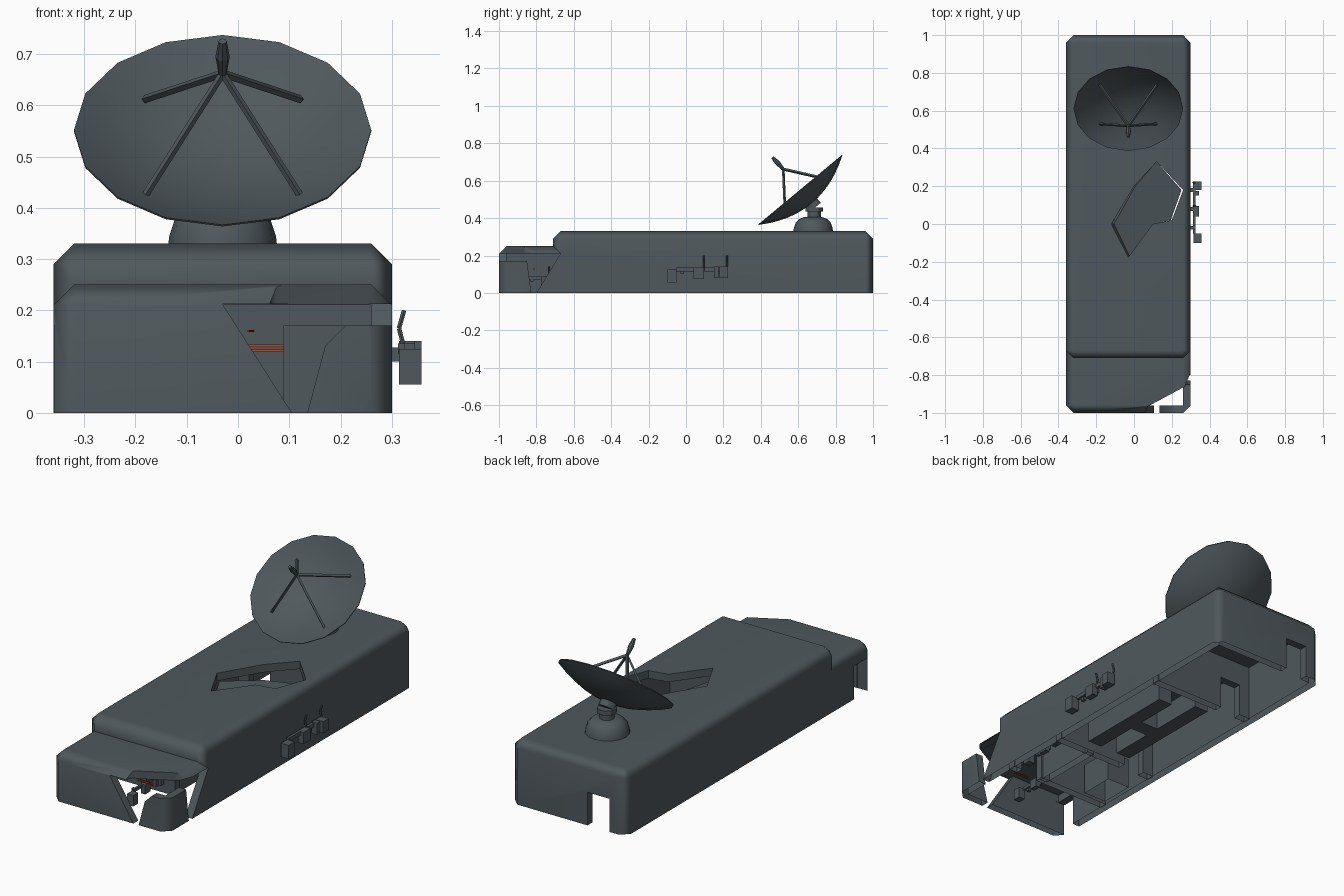
import bpy, bmesh, math
from mathutils import Vector, Matrix

if "Cube" in bpy.data.objects:
    bpy.data.objects.remove(bpy.data.objects["Cube"])

def material(name, col):
    m = bpy.data.materials.new(name)
    m.diffuse_color = (*col, 1)
    m.use_nodes = True
    m.node_tree.nodes["Principled BSDF"].inputs["Base Color"].default_value = m.diffuse_color
    return m

GREY = material("hull grey", (0.078, 0.098, 0.108))
RED = material("cable red", (0.50, 0.07, 0.025))

def finish(name, bm, mat=GREY):
    bmesh.ops.recalc_face_normals(bm, faces=bm.faces)
    me = bpy.data.meshes.new(name)
    bm.to_mesh(me)
    bm.free()
    me.materials.append(mat)
    ob = bpy.data.objects.new(name, me)
    bpy.context.collection.objects.link(ob)
    return ob

def loft(name, rings, mat=GREY):
    """Closed solid through rings with equal point counts."""
    bm = bmesh.new()
    vs = [[bm.verts.new(p) for p in r] for r in rings]
    n = len(vs[0])
    for a, b in zip(vs, vs[1:]):
        for i in range(n):
            bm.faces.new((a[i], a[(i + 1) % n], b[(i + 1) % n], b[i]))
    bm.faces.new(vs[0])
    bm.faces.new(vs[-1])
    return finish(name, bm, mat)

def prism(name, pts, axis, a, b, mat=GREY):
    """Extrude a 2D outline along an axis from a to b."""
    put = {"x": lambda p, t: (t, p[0], p[1]), "y": lambda p, t: (p[0], t, p[1]),
           "z": lambda p, t: (p[0], p[1], t)}[axis]
    return loft(name, [[put(p, t) for p in pts] for t in (a, b)], mat)

def box(name, lo, hi, mat=GREY):
    (x0, y0, z0), (x1, y1, z1) = lo, hi
    return prism(name, [(x0, y0), (x1, y0), (x1, y1), (x0, y1)], "z", z0, z1, mat)

def bevelled(name, x0, x1, y0, y1, z0, z1, c):
    """Box with chamfered corners and a chamfered top edge."""
    def ring(z, i):
        a, b, d, e = x0 + i, x1 - i, y0 + i, y1 - i
        k = max(c - i, 0.004)
        return [(a + k, d, z), (b - k, d, z), (b, d + k, z), (b, e - k, z),
                (b - k, e, z), (a + k, e, z), (a, e - k, z), (a, d + k, z)]
    return loft(name, [ring(z0, 0), ring(z1 - c, 0), ring(z1, c)])

def tube(name, a, b, r0, r1=None, n=6, mat=GREY):
    a, b = Vector(a), Vector(b)
    q = (b - a).to_track_quat("Z", "Y")
    def ring(c, r):
        return [c + q @ Vector((r * math.cos(2 * math.pi * i / n), r * math.sin(2 * math.pi * i / n), 0))
                for i in range(n)]
    return loft(name, [ring(a, r0), ring(b, r0 if r1 is None else r1)], mat)

def smooth(ob, degrees):
    bpy.context.view_layer.objects.active = ob
    ob.select_set(True)
    bpy.ops.object.shade_smooth_by_angle(angle=math.radians(degrees))
    ob.select_set(False)

def open_bottom(ob):
    """Remove the faces lying on the ground."""
    bm = bmesh.new()
    bm.from_mesh(ob.data)
    low = [f for f in bm.faces if f.normal.z < -.9 and f.calc_center_median().z < .005]
    bmesh.ops.delete(bm, geom=low, context="FACES")
    bm.to_mesh(ob.data)
    bm.free()

def lathe(name, prof, n, loc, tilt=0):
    rings = [[(r * math.cos(2 * math.pi * i / n), r * math.sin(2 * math.pi * i / n), z)
              for i in range(n)] for r, z in prof]
    ob = loft(name, rings)
    ob.data.transform(Matrix.Translation(loc) @ Matrix.Rotation(tilt, 4, "X"))
    smooth(ob, 30)
    return ob

def boolean(ob, tool, op="DIFFERENCE"):
    m = ob.modifiers.new("cut", "BOOLEAN")
    m.operation, m.object, m.solver = op, tool, "EXACT"
    bpy.context.view_layer.objects.active = ob
    bpy.ops.object.modifier_apply(modifier=m.name)
    bpy.data.objects.remove(tool)

# hull: tall main body and low bow, hollow and open underneath
hull = bevelled("hull", -.36, .30, -.71, 1, 0, .33, .04)
boolean(hull, bevelled("bow", -.36, .30, -1, -.60, 0, .25, .04), "UNION")
boolean(hull, box("main_void", (-.32, -.665, -.1), (.26, .96, .29)))
boolean(hull, box("bow_void", (-.32, -.96, -.1), (.26, -.58, .21)))

# doorways in the back wall and in the left side of the bow
boolean(hull, box("back_door_cut", (-.265, .9, -.1), (-.14, 1.1, .17)))
boolean(hull, box("left_door_cut", (-.5, -.962, -.1), (-.3, -.85, .17)))

# hole torn in the roof
HOLE = [(.12, .33), (.26, .18), (.20, .02), (.10, 0), (-.03, -.175), (-.12, 0), (-.06, .10), (0, .20)]
boolean(hull, prism("roof_cut", HOLE, "z", .26, .4))

# breach in the bow corner: front wall, side wall, then roof
boolean(hull, prism("front_cut", [(-.03, .212), (.118, -.02), (.13, -.02), (.17, .13), (.21, .17),
                                  (.40, .17), (.40, .212)], "y", -1.1, -.95))
boolean(hull, prism("side_cut", [(-.812, -.02), (-.825, -.02), (-.85, .17), (-1.05, .17), (-1.05, .212),
                                 (-.67, .212)], "x", .255, .4))
boolean(hull, prism("bow_roof_cut", [(.04, -1.05), (.075, -.965), (.27, -.86), (.32, -.735), (.5, -.735),
                                     (.5, -1.05)], "z", .19, .4))
open_bottom(hull)
smooth(hull, 50)
wn = hull.modifiers.new("even_shading", "WEIGHTED_NORMAL")
wn.keep_sharp = True

# inner bulkheads with doorways
def bulkhead(name, y, d0, d1, top=.295, x0=-.325, x1=.265):
    open_bottom(prism(name, [(x0, 0), (d0, 0), (d0, .17), (d1, .17), (d1, 0), (x1, 0), (x1, top), (x0, top)],
                      "y", y - .02, y + .02))

bulkhead("rear_bulkhead", .48, -.26, -.14)
bulkhead("middle_bulkhead", -.26, -.26, -.14)
bulkhead("bow_bulkhead", -.62, .09, .215)
open_bottom(box("bow_partition", (.04, -.62, 0), (.08, -.26, .295)))
open_bottom(box("bow_locker", (-.30, -.58, 0), (-.17, -.40, .16)))

# H-shaped inner block below the roof hole
H = [(-.12, -.18), (-.04, -.18), (-.04, .05), (.06, .05), (.06, -.18), (.14, -.18),
     (.14, .36), (.06, .36), (.06, .13), (-.04, .13), (-.04, .42), (-.12, .42)]
prism("inner_block", H, "z", .002, .11)

# roof fragment fallen into the hole, right side hanging low
frag = prism("fallen_roof_panel", [(x - .06, y) for x, y in HOLE], "z", -.018, .018)
frag.data.transform(Matrix.Translation((.057, 0, .215)) @ Matrix.Rotation(math.radians(20), 4, "Y"))

# dish antenna: pedestal, neck, reflector
lathe("dish_pedestal", [(.107, .32), (.104, .345), (.094, .375), (.075, .395), (.05, .405)], 16, (-.03, .68, 0))
lathe("dish_neck", [(.036, .39), (.036, .435), (.047, .435), (.047, .458)], 12, (-.03, .685, 0))
R, D, T = .29, .092, .004
bowl = [(max(R * k / 6, .004), D * (k / 6) ** 2 - D) for k in range(7)]
TILT = math.radians(39.7)
lathe("dish_reflector", [(r, z - T) for r, z in bowl] + bowl[::-1], 16, (-.03, .61, .552), TILT)
lathe("dish_mount", [(.04, -.125), (.04, -.094)], 12, (-.03, .61, .552), TILT)

# feed horn and its four struts
node = Vector((-.03, .52, .662))
tube("feed_horn_back", node, (-.03, .49, .695), .008, .014, 8)
tube("feed_horn_front", (-.03, .49, .695), (-.03, .462, .725), .014, .008, 8)
for side, s in (("left", -1), ("right", 1)):
    tube("upper_strut_" + side, node, (-.03 + s * .152, .738, .612), .008, n=4)
    tube("lower_strut_" + side, node, (-.03 + s * .15, .53, .426), .007, n=4)

# pipe and valve clusters, on the outer side wall and inside the bow
def cluster(name, ox, oy, oz, s=1):
    def P(x, y, z):
        return (ox + x * s, oy + y * s, oz + z * s)
    box(name + "_rail", P(.012, -.06, .115), P(.026, .21, .135))
    for i, (y0, y1, z0, z1, d) in enumerate(((-.11, -.06, .055, .125, .058), (.03, .085, .075, .135, .045),
                                             (.14, .165, .08, .14, .045), (.17, .215, .08, .14, .058))):
        box(f"{name}_unit_{i}", P(.014, y0, z0), P(d, y1, z1))
    for i, y in enumerate((-.04, .06, .16)):
        box(f"{name}_bracket_{i}", P(-.005, y, .10), P(.016, y + .02, .128))
    for i, y in enumerate((.085, .21)):
        tube(f"{name}_whip_low_{i}", P(.026, y, .12), P(.014, y, .165), .005)
        tube(f"{name}_whip_high_{i}", P(.014, y, .165), P(.024, y, .20), .005)

cluster("side_pipes", .30, .01, 0)
cluster("bow_pipes", -.02, -.80, -.02, .8)
cluster("locker_pipes", .17, -.50, -.02, .8)

# loose red cables
for i, z in enumerate((.122, .131)):
    box(f"bow_cable_{i}", (.0, -.815, z - .002), (.09, -.811, z + .002), RED)
tube("hatch_cable", (.02, -.69, .16), (.03, -.64, .16), .002, mat=RED)
tube("roof_hole_cable", (-.11, -.02, .29), (-.08, -.10, .27), .002, mat=RED)
